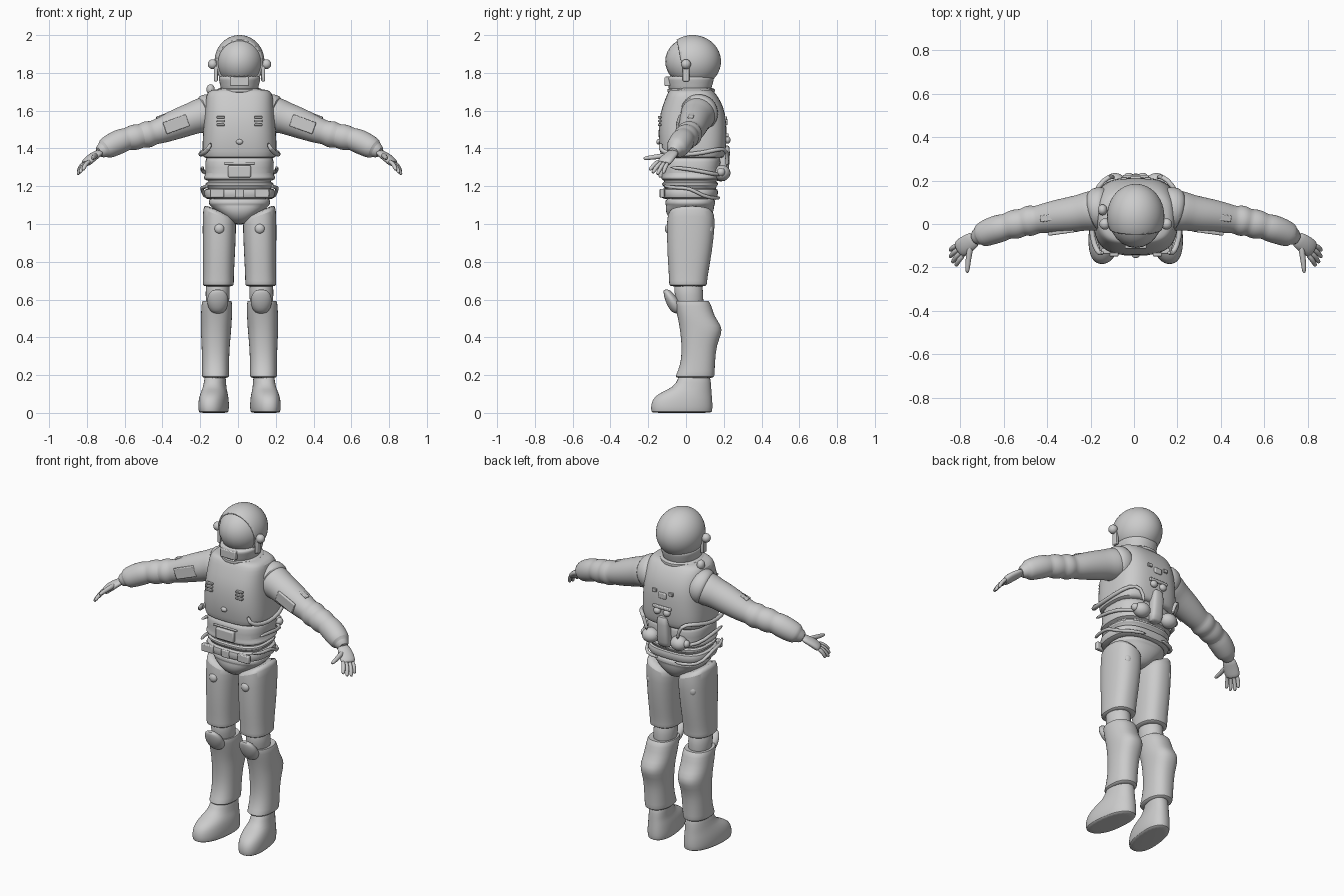
import bpy, bmesh, math
from mathutils import Vector

CX = 0.008  # body centre line
grey = bpy.data.materials.new("suit grey")
grey.diffuse_color = (0.6, 0.6, 0.6, 1)


def finish(name, bm, mirror=False, sub=0, bevel=0, angle=50):
    bmesh.ops.recalc_face_normals(bm, faces=bm.faces)
    me = bpy.data.meshes.new(name)
    bm.to_mesh(me)
    bm.free()
    ob = bpy.data.objects.new(name, me)
    bpy.context.collection.objects.link(ob)
    ob.location.x = CX
    me.materials.append(grey)
    bpy.ops.object.select_all(action='DESELECT')
    bpy.context.view_layer.objects.active = ob
    ob.select_set(True)
    bpy.ops.object.shade_smooth_by_angle(angle=math.radians(angle))
    if bevel:
        m = ob.modifiers.new("bevel", 'BEVEL')
        m.width, m.segments = bevel, 2
    if mirror:
        ob.modifiers.new("mirror", 'MIRROR').use_mirror_merge = False
    if sub:
        m = ob.modifiers.new("smooth", 'SUBSURF')
        m.levels = m.render_levels = sub
    return ob


def loft(name, rings, n=24, p=2.0, **kw):
    """Skin superellipse rings given as (centre, U, V)."""
    bm = bmesh.new()
    loops = []
    for c, u, v in rings:
        loop = []
        for i in range(n):
            a = 2 * math.pi * i / n
            ca, sa = math.cos(a), math.sin(a)
            loop.append(bm.verts.new(Vector(c)
                        + Vector(u) * math.copysign(abs(ca) ** (2 / p), ca)
                        + Vector(v) * math.copysign(abs(sa) ** (2 / p), sa)))
        loops.append(loop)
    for a, b in zip(loops, loops[1:]):
        for i in range(n):
            bm.faces.new((a[i], a[(i + 1) % n], b[(i + 1) % n], b[i]))
    bm.faces.new(loops[0])
    bm.faces.new(loops[-1])
    return finish(name, bm, **kw)


def stack(name, rows, x=0.0, skew=0.0, **kw):
    """Upright loft from rows of (z, y front, y back, half width[, x, slant])."""
    rings = []
    for r in rows:
        z, y0, y1, w = r[:4]
        cx = r[4] if len(r) > 4 else x
        sl = r[5] if len(r) > 5 else 0
        h = (y1 - y0) / 2
        rings.append(((cx, (y0 + y1) / 2, z), (w, 0, sl), (skew * h, h, 0)))
    return loft(name, rings, sub=kw.pop('sub', 1), **kw)


def tube(name, pts, n=10, flat=1.0, sub=1, mirror=True):
    """Limb or hose through points (x, y, z, radius)."""
    rings = []
    P = [Vector(q[:3]) for q in pts]
    for i, q in enumerate(pts):
        t = (P[min(i + 1, len(P) - 1)] - P[max(i - 1, 0)]).normalized()
        u = t.cross(Vector((0.03, 0.02, 1))).normalized()
        rings.append((P[i], u * q[3], u.cross(t) * q[3] * flat))
    return loft(name, rings, n=n, sub=sub, mirror=mirror)


def ball(name, c, r, mirror=False):
    bm = bmesh.new()
    bmesh.ops.create_uvsphere(bm, u_segments=24, v_segments=16, radius=1)
    for v in bm.verts:
        v.co = Vector(c) + Vector(v.co[i] * r[i] for i in range(3))
    return finish(name, bm, mirror=mirror)


def box(name, c, s, mirror=False, bevel=0.005, direction=None):
    bm = bmesh.new()
    bmesh.ops.create_cube(bm, size=1)
    q = Vector(direction).to_track_quat('X', 'Z') if direction else None
    for v in bm.verts:
        d = Vector(v.co[i] * s[i] for i in range(3))
        v.co = Vector(c) + (q @ d if q else d)
    return finish(name, bm, mirror=mirror, bevel=bevel, angle=30)


# helmet: open shell, visor, jaw and ear knobs
bm = bmesh.new()
bmesh.ops.create_uvsphere(bm, u_segments=48, v_segments=32, radius=1)
for v in bm.verts:
    v.co = Vector((v.co.x * 0.132, 0.035 + v.co.y * 0.15, 1.861 + v.co.z * 0.139))
bmesh.ops.bisect_plane(bm, geom=bm.verts[:] + bm.edges[:] + bm.faces[:], dist=1e-5,
                       plane_co=(0, -0.05, 1.98), plane_no=(0, 1, 0.2), clear_inner=True)
shell = finish("helmet_shell", bm)
m = shell.modifiers.new("thickness", 'SOLIDIFY')
m.thickness, m.offset = 0.012, -1
ball("visor", (0, 0.035, 1.861), (0.125, 0.145, 0.131))
stack("helmet_jaw", [(1.69, -0.085, 0.13, 0.095), (1.72, -0.092, 0.135, 0.1),
                     (1.75, -0.1, 0.145, 0.107), (1.775, -0.107, 0.15, 0.113),
                     (1.785, -0.1, 0.145, 0.108)], p=2.2)
box("chin_plate", (0, -0.098, 1.755), (0.1, 0.03, 0.05))
stack("neck_ring", [(1.69, -0.09, 0.145, 0.11), (1.697, -0.1, 0.155, 0.12),
                    (1.715, -0.1, 0.155, 0.12), (1.722, -0.09, 0.145, 0.108)])
ball("ear_knob", (0.142, 0.0, 1.846), (0.026, 0.026, 0.026), True)
box("ear_strap", (0.125, 0.0, 1.8), (0.02, 0.035, 0.09), True)

# torso: vest, waist bands, belt, pelvis
stack("vest", [(1.345, -0.115, 0.185, 0.175), (1.352, -0.132, 0.2, 0.192),
               (1.38, -0.137, 0.21, 0.197), (1.44, -0.146, 0.215, 0.196),
               (1.52, -0.146, 0.215, 0.191), (1.59, -0.136, 0.208, 0.185),
               (1.65, -0.115, 0.185, 0.18), (1.695, -0.097, 0.155, 0.174),
               (1.71, -0.085, 0.135, 0.15), (1.715, -0.07, 0.12, 0.11)], p=3, n=32)
stack("waist", [(1.37, -0.12, 0.18, 0.175), (1.335, -0.13, 0.185, 0.185),
                (1.26, -0.128, 0.18, 0.178), (1.252, -0.132, 0.182, 0.19),
                (1.235, -0.132, 0.182, 0.19), (1.23, -0.115, 0.16, 0.165),
                (1.222, -0.115, 0.16, 0.165), (1.218, -0.128, 0.172, 0.182),
                (1.204, -0.128, 0.172, 0.182), (1.2, -0.11, 0.155, 0.165),
                (1.1, -0.1, 0.15, 0.15)], p=2.8, n=32)
stack("belt", [(1.13, -0.115, 0.15, 0.165), (1.137, -0.13, 0.165, 0.185),
               (1.16, -0.133, 0.17, 0.187), (1.185, -0.133, 0.17, 0.187),
               (1.192, -0.115, 0.15, 0.165)], p=2.8, n=32)
stack("pelvis", [(1.14, -0.1, 0.145, 0.155), (1.125, -0.11, 0.155, 0.163),
                 (1.105, -0.112, 0.157, 0.163), (1.1, -0.105, 0.15, 0.157),
                 (1.075, -0.112, 0.15, 0.135), (1.03, -0.095, 0.13, 0.08),
                 (0.995, -0.04, 0.09, 0.03)], p=2.4)
for z in (1.525, 1.545, 1.565):
    box("chest_slat", (0.1, -0.14, z), (0.042, 0.018, 0.012), True, 0.003)
ball("chest_knob", (0, -0.145, 1.435), (0.018, 0.012, 0.014))
box("waist_box", (0, -0.13, 1.278), (0.12, 0.03, 0.065), bevel=0.008)
box("waist_strap", (0, -0.132, 1.32), (0.16, 0.01, 0.012))
box("belt_pouch", (0.12, -0.125, 1.163), (0.075, 0.025, 0.045), True)
box("belt_buckle", (0, -0.132, 1.163), (0.05, 0.015, 0.045))
ball("shoulder_knob", (-0.153, 0.065, 1.712), (0.022, 0.025, 0.028))

# hoses around the waist
tube("upper_hose", [(0.15, -0.13, 1.43, 0.011), (0.165, -0.14, 1.395, 0.014),
                    (0.19, -0.105, 1.375, 0.014), (0.208, -0.02, 1.365, 0.012),
                    (0.205, 0.09, 1.375, 0.012), (0.175, 0.18, 1.4, 0.012),
                    (0.12, 0.222, 1.395, 0.012), (0.1, 0.215, 1.3, 0.012)])
tube("middle_hose", [(0.195, -0.09, 1.3, 0.01), (0.2, 0.03, 1.29, 0.011),
                     (0.185, 0.14, 1.265, 0.011), (0.11, 0.19, 1.26, 0.011)])
tube("lower_hose", [(0.165, -0.125, 1.205, 0.009), (0.195, -0.06, 1.19, 0.01),
                    (0.2, 0.02, 1.195, 0.01), (0.19, 0.09, 1.145, 0.01),
                    (0.15, 0.16, 1.135, 0.01), (0.05, 0.178, 1.14, 0.01)])

# back equipment
stack("back_column", [(1.225, 0.16, 0.205, 0.032), (1.24, 0.16, 0.225, 0.04),
                      (1.39, 0.17, 0.235, 0.038), (1.42, 0.18, 0.23, 0.028)], p=3, n=16)
ball("back_canister", (0.095, 0.19, 1.27), (0.05, 0.045, 0.042), True)
ball("canister_cap", (0.14, 0.185, 1.275), (0.02, 0.022, 0.022), True)
ball("back_valve", (0.032, 0.218, 1.445), (0.022, 0.018, 0.02), True)
box("valve_bar", (0, 0.215, 1.47), (0.12, 0.022, 0.018))
box("back_plate", (0, 0.212, 1.54), (0.05, 0.016, 0.035))
box("back_clip", (0.055, 0.207, 1.56), (0.028, 0.02, 0.02), True, 0.003)

# arms: cuff, ribbed sleeve, patch
tube("shoulder_cuff", [(0.12, 0.07, 1.6, 0.09), (0.15, 0.07, 1.592, 0.103),
                       (0.185, 0.067, 1.58, 0.102), (0.2, 0.062, 1.575, 0.085)], n=24)
tube("sleeve", [(0.12, 0.07, 1.595, 0.09), (0.2, 0.062, 1.575, 0.096),
                (0.24, 0.055, 1.562, 0.085), (0.28, 0.046, 1.548, 0.084),
                (0.36, 0.036, 1.518, 0.077), (0.43, 0.025, 1.49, 0.068),
                (0.455, 0.02, 1.484, 0.062), (0.475, 0.018, 1.477, 0.071),
                (0.5, 0.012, 1.472, 0.071), (0.52, 0.008, 1.467, 0.061),
                (0.54, 0.002, 1.462, 0.069), (0.575, -0.005, 1.455, 0.067),
                (0.595, -0.011, 1.45, 0.057), (0.615, -0.017, 1.445, 0.065),
                (0.66, -0.03, 1.425, 0.064), (0.695, -0.045, 1.407, 0.06),
                (0.715, -0.053, 1.396, 0.054), (0.72, -0.055, 1.393, 0.04),
                (0.75, -0.07, 1.375, 0.033)], n=24)
box("sleeve_pocket", (0.335, -0.037, 1.528), (0.13, 0.016, 0.065), True, 0.005, (0.95, -0.13, -0.34))
box("sleeve_label", (0.405, 0.028, 1.574), (0.075, 0.03, 0.012), True, 0.004, (0.95, -0.13, -0.34))

# gloves: palm, four fingers, thumb
tube("palm", [(0.735, -0.062, 1.383, 0.034), (0.76, -0.08, 1.367, 0.04),
              (0.79, -0.102, 1.345, 0.045), (0.81, -0.115, 1.325, 0.042),
              (0.818, -0.12, 1.318, 0.032)], n=16, flat=0.5)
for k, tip in enumerate([(0.83, -0.193, 1.285), (0.846, -0.178, 1.27),
                         (0.857, -0.153, 1.262), (0.856, -0.122, 1.268)]):
    a = Vector((0.79 + 0.01 * k, -0.14 + 0.015 * k, 1.335 - 0.003 * k))
    b = Vector(tip)
    mid = a.lerp(b, 0.5) + Vector((0.006, 0, 0.008))
    tube("finger", [(*a, 0.012), (*mid, 0.0125), (*a.lerp(b, 0.92), 0.011), (*b, 0.006)], n=8)
tube("thumb", [(0.76, -0.09, 1.365, 0.016), (0.768, -0.14, 1.358, 0.015),
               (0.774, -0.185, 1.352, 0.013), (0.776, -0.215, 1.348, 0.011),
               (0.776, -0.226, 1.346, 0.005)], n=8)

# legs: thigh shell, inner leg, shin shell, knee pad
stack("thigh", [(1.07, -0.08, 0.13, 0.075, 0.106, 0.035), (1.055, -0.1, 0.153, 0.088, 0.106, 0.035),
                (0.98, -0.102, 0.153, 0.089, 0.107, 0.015), (0.85, -0.1, 0.138, 0.086, 0.109),
                (0.74, -0.092, 0.118, 0.082, 0.111), (0.695, -0.09, 0.112, 0.082, 0.112),
                (0.675, -0.09, 0.112, 0.083, 0.112), (0.668, -0.075, 0.097, 0.07, 0.112)],
      p=2.4, mirror=True)
ball("thigh_stud", (0.107, -0.094, 0.975), (0.026, 0.018, 0.026), True)
ball("thigh_back_stud", (0.14, 0.125, 0.97), (0.024, 0.02, 0.03), True)
stack("inner_leg", [(0.72, -0.07, 0.09, 0.066), (0.63, -0.062, 0.09, 0.064),
                    (0.5, -0.04, 0.1, 0.06)], x=0.116, mirror=True)
stack("shin", [(0.585, -0.05, 0.1, 0.065, 0.119), (0.6, -0.066, 0.118, 0.078, 0.12),
               (0.57, -0.062, 0.135, 0.082, 0.12), (0.51, -0.045, 0.15, 0.083, 0.122),
               (0.46, -0.036, 0.19, 0.082, 0.124), (0.42, -0.03, 0.19, 0.08, 0.125),
               (0.36, -0.024, 0.162, 0.075, 0.126), (0.28, -0.025, 0.155, 0.072, 0.127),
               (0.215, -0.045, 0.152, 0.072, 0.127), (0.19, -0.06, 0.152, 0.073, 0.127),
               (0.183, -0.045, 0.137, 0.06, 0.127)], p=2.3, mirror=True)
stack("knee_pad", [(0.525, -0.06, -0.02, 0.02), (0.54, -0.083, -0.01, 0.043),
                   (0.575, -0.103, -0.02, 0.057), (0.61, -0.115, -0.045, 0.057),
                   (0.64, -0.12, -0.075, 0.043), (0.654, -0.118, -0.09, 0.02)],
      x=0.115, mirror=True, n=20)

# boots with toes turned out a little
stack("boot", [(0.0, -0.175, 0.13, 0.068, 0.137), (0.003, -0.184, 0.139, 0.075, 0.137),
               (0.03, -0.188, 0.142, 0.079, 0.137), (0.07, -0.18, 0.14, 0.077, 0.137),
               (0.1, -0.15, 0.137, 0.071, 0.135), (0.125, -0.095, 0.135, 0.063, 0.133),
               (0.15, -0.05, 0.133, 0.058, 0.13), (0.24, -0.025, 0.125, 0.052, 0.127)],
      skew=-0.12, p=2.3, mirror=True)
